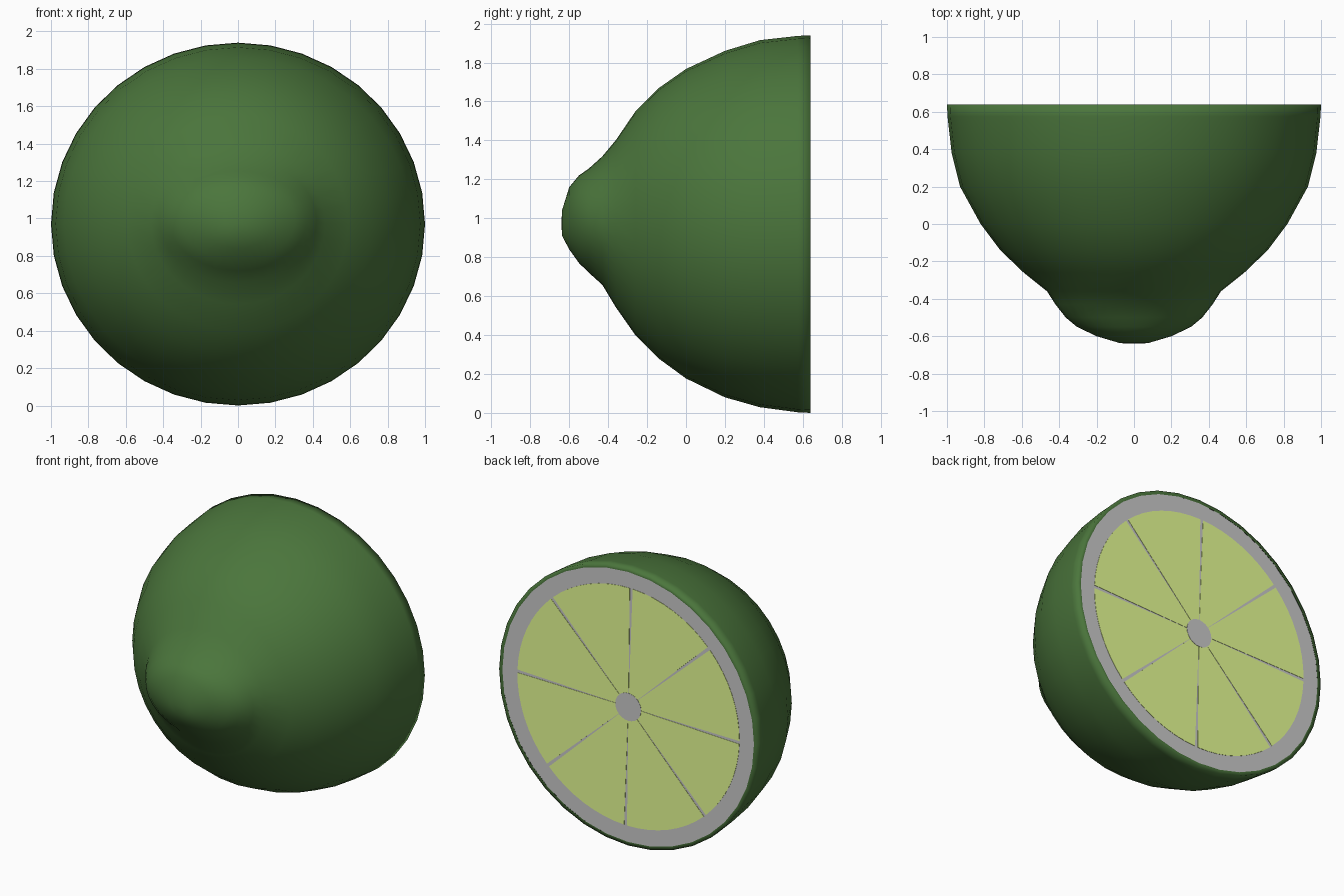
import bpy, bmesh
from math import sin, cos, radians, tau

if "Cube" in bpy.data.objects:
    bpy.data.objects.remove(bpy.data.objects["Cube"])

CZ = 0.97      # height of the fruit axis
FLAT = 0.97    # vertical squash of the cut face
SEG = 36


def paint(name, rgb):
    m = bpy.data.materials.new(name)
    m.diffuse_color = (*rgb, 1)
    m.use_nodes = True
    m.node_tree.nodes["Principled BSDF"].inputs["Base Color"].default_value = m.diffuse_color
    return m


def make(name, bm, mat=None, smooth=False):
    bmesh.ops.recalc_face_normals(bm, faces=bm.faces)
    me = bpy.data.meshes.new(name)
    bm.to_mesh(me)
    bm.free()
    for p in me.polygons:
        p.use_smooth = smooth
    if mat:
        me.materials.append(mat)
    ob = bpy.data.objects.new(name, me)
    bpy.context.collection.objects.link(ob)
    return ob


def arc(bm, r, y, a0, a1, n, full=False):
    """Points on the squashed circle of the cut face."""
    k = n if full else n + 1
    pts = [a0 + (a1 - a0) * i / n for i in range(k)]
    return [bm.verts.new((r * cos(a), y, CZ + r * FLAT * sin(a))) for a in pts]


def slab(bm, outline, depth):
    """Face extruded towards the inside, keeping the outline on the cut face."""
    face = bm.faces.new(outline)
    geo = bmesh.ops.extrude_face_region(bm, geom=[face], use_keep_orig=True)["geom"]
    for v in geo:
        if isinstance(v, bmesh.types.BMVert):
            v.co.y -= depth


rind_green = paint("rind_green", (0.07, 0.18, 0.045))
pulp_green = paint("pulp_green", (0.8, 1.0, 0.3))

# Rind: oval rings (y, half width, half height, centre z) from lip to nipple tip
rings = [
    (0.64, 0.975, 0.946, CZ), (0.64, 1.0, 0.97, CZ), (0.575, 0.997, 0.967, CZ),
    (0.38, 0.975, 0.943, 0.972), (0.2, 0.93, 0.89, CZ), (0.0, 0.82, 0.795, 0.972),
    (-0.14, 0.715, 0.695, 0.974), (-0.26, 0.59, 0.575, 0.974),
    (-0.36, 0.465, 0.43, 0.972), (-0.43, 0.42, 0.33, 0.988),
    (-0.5, 0.365, 0.267, 0.988), (-0.55, 0.305, 0.225, 0.995),
    (-0.6, 0.2, 0.16, 1.0), (-0.637, 0.075, 0.065, 0.975),
]
bm = bmesh.new()
loops = [[bm.verts.new((rx * cos(tau * i / SEG), y, c + rz * sin(tau * i / SEG)))
          for i in range(SEG)] for y, rx, rz, c in rings]
for a, b in zip(loops, loops[1:]):
    for i in range(SEG):
        j = (i + 1) % SEG
        bm.faces.new((a[i], a[j], b[j], b[i]))
tip = bm.verts.new((0, -0.64, 0.975))
for i in range(SEG):
    bm.faces.new((loops[-1][i], loops[-1][(i + 1) % SEG], tip))
make("rind", bm, rind_green, True)

# White pith filling the cut face
bm = bmesh.new()
slab(bm, arc(bm, 0.978, 0.636, 0, tau, SEG, True), 0.03)
make("pith", bm)

# Eight pulp wedges with thin membranes left between them
bm = bmesh.new()
for k in range(8):
    a0 = radians(45 * k + 2.2)
    rim = arc(bm, 0.86, 0.638, a0, a0 + radians(43.5), 8)
    centre = bm.verts.new((0, 0.638, CZ))
    slab(bm, [centre] + rim, 0.01)
make("pulp_segments", bm, pulp_green)

# Core at the middle of the segments
bm = bmesh.new()
slab(bm, arc(bm, 0.1, 0.64, 0, tau, 24, True), 0.02)
make("core", bm)
